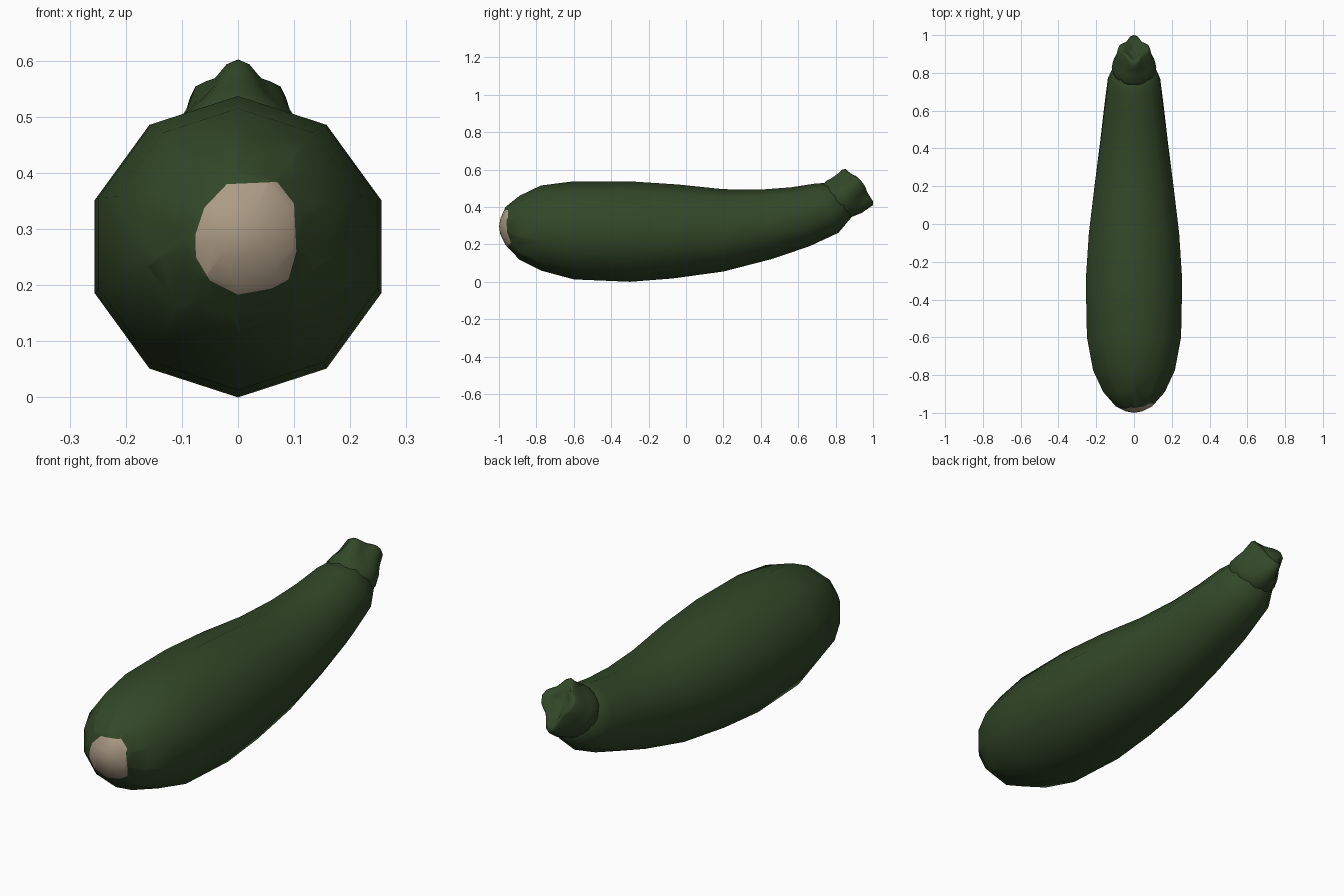
import bpy, bmesh, math
from mathutils import Vector

cube = bpy.data.objects.get("Cube")
if cube:
    bpy.data.objects.remove(cube, do_unlink=True)


def material(name, colour):
    m = bpy.data.materials.new(name)
    m.use_nodes = True
    m.diffuse_color = (*colour, 1)
    bsdf = next(n for n in m.node_tree.nodes if n.type == 'BSDF_PRINCIPLED')
    bsdf.inputs["Base Color"].default_value = (*colour, 1)
    bsdf.inputs["Roughness"].default_value = 0.7
    return m


green = material("dark green skin", (0.032, 0.064, 0.021))
tan = material("pale scar", (0.42, 0.335, 0.24))


def loft(bm, rings, start, end):
    """Bridge rings of points and close both ends with fans."""
    rows = [[bm.verts.new(p) for p in ring] for ring in rings]
    n = len(rows[0])
    first, last = bm.verts.new(start), bm.verts.new(end)
    for i in range(n):
        j = (i + 1) % n
        for a, b in zip(rows, rows[1:]):
            bm.faces.new((a[i], a[j], b[j], b[i]))
        bm.faces.new((first, rows[0][j], rows[0][i]))
        bm.faces.new((last, rows[-1][i], rows[-1][j]))
    bmesh.ops.recalc_face_normals(bm, faces=bm.faces)


def finish(bm, name, mats):
    for f in bm.faces:
        f.smooth = True
    mesh = bpy.data.meshes.new(name)
    bm.to_mesh(mesh)
    bm.free()
    for m in mats:
        mesh.materials.append(m)
    obj = bpy.data.objects.new(name, mesh)
    bpy.context.collection.objects.link(obj)
    return obj


# Body: ten-sided rings, each given by its top and bottom point (y, z)
SECTIONS = [
    ((-.992, .34), (-.992, .25)), ((-.965, .40), (-.965, .197)),
    ((-.89, .46), (-.89, .118)), ((-.775, .515), (-.775, .06)),
    ((-.6, .537), (-.6, .013)), ((-.3, .537), (-.3, 0)),
    ((-.04, .52), (-.07, .018)), ((.2, .495), (.2, .055)),
    ((.4, .493), (.46, .122)), ((.56, .505), (.66, .19)),
    ((.69, .525), (.815, .262)), ((.77, .53), (.885, .345)),
]


def body_ring(top, bottom, sides=10):
    t, b = Vector((0, *top)), Vector((0, *bottom))
    centre, up = (t + b) / 2, (t - b) / 2
    side = Vector((up.length, 0, 0))
    angles = [math.tau * i / sides for i in range(sides)]
    return [centre + up * math.cos(a) + side * math.sin(a) for a in angles]


bm = bmesh.new()
loft(bm, [body_ring(*s) for s in SECTIONS], (0, -1, .295), (0, .86, .455))

# Blossom scar: cut an uneven outline (x, z) into the rounded nose
SCAR = [(-.02, .38), (.07, .384), (.1, .345), (.104, .26), (.09, .21),
        (.06, .194), (0, .183), (-.05, .208), (-.075, .25), (-.076, .29), (-.06, .338)]
planes = []
for (x0, z0), (x1, z1) in zip(SCAR, SCAR[1:] + SCAR[:1]):
    planes.append((Vector((x0, 0, z0)), Vector((z0 - z1, 0, x1 - x0)).normalized()))
for co, no in planes:
    nose = [f for f in bm.faces if f.calc_center_median().y < -.9]
    edges = {e for f in nose for e in f.edges}
    verts = {v for f in nose for v in f.verts}
    bmesh.ops.bisect_plane(bm, geom=nose + list(edges) + list(verts), dist=1e-5,
                           plane_co=co, plane_no=no)
for f in bm.faces:
    c = f.calc_center_median()
    if c.y < -.9 and all((c - co).dot(no) < 1e-5 for co, no in planes):
        f.material_index = 1
finish(bm, "body", [green, tan])

# Stem: four ridges flaring from a round collar to a hollow cut end
BASE = Vector((0, .815, .44))
AXIS = Vector((0, .76, .65)).normalized()
UP = Vector((0, -AXIS.z, AXIS.y))


def stem_ring(height, up, side, down, ridge, lift=0, sides=24):
    ring = []
    for i in range(sides):
        a = math.tau * i / sides
        c, s = math.cos(a), math.sin(a)
        k = 1 - ridge * (1 - math.cos(4 * a)) / 2
        point = UP * (c * (up if c > 0 else down) * k) + Vector((s * side * k, 0, 0))
        ring.append(BASE + point + AXIS * (height + lift * s * s))
    return ring


stem_rings = [
    stem_ring(-.05, .09, .09, .09, 0),
    stem_ring(-.012, .115, .112, .115, .02),
    stem_ring(.015, .118, .118, .124, .05),
    stem_ring(.05, .11, .113, .136, .12),
    stem_ring(.09, .107, .097, .14, .22),
    stem_ring(.122, .108, .085, .143, .3, .025),
    stem_ring(.135, .098, .072, .125, .32, .022),
    stem_ring(.118, .05, .04, .06, .2, .01),
]
bm = bmesh.new()
loft(bm, stem_rings, BASE - AXIS * .05, BASE + AXIS * .108)
finish(bm, "stem", [green])
